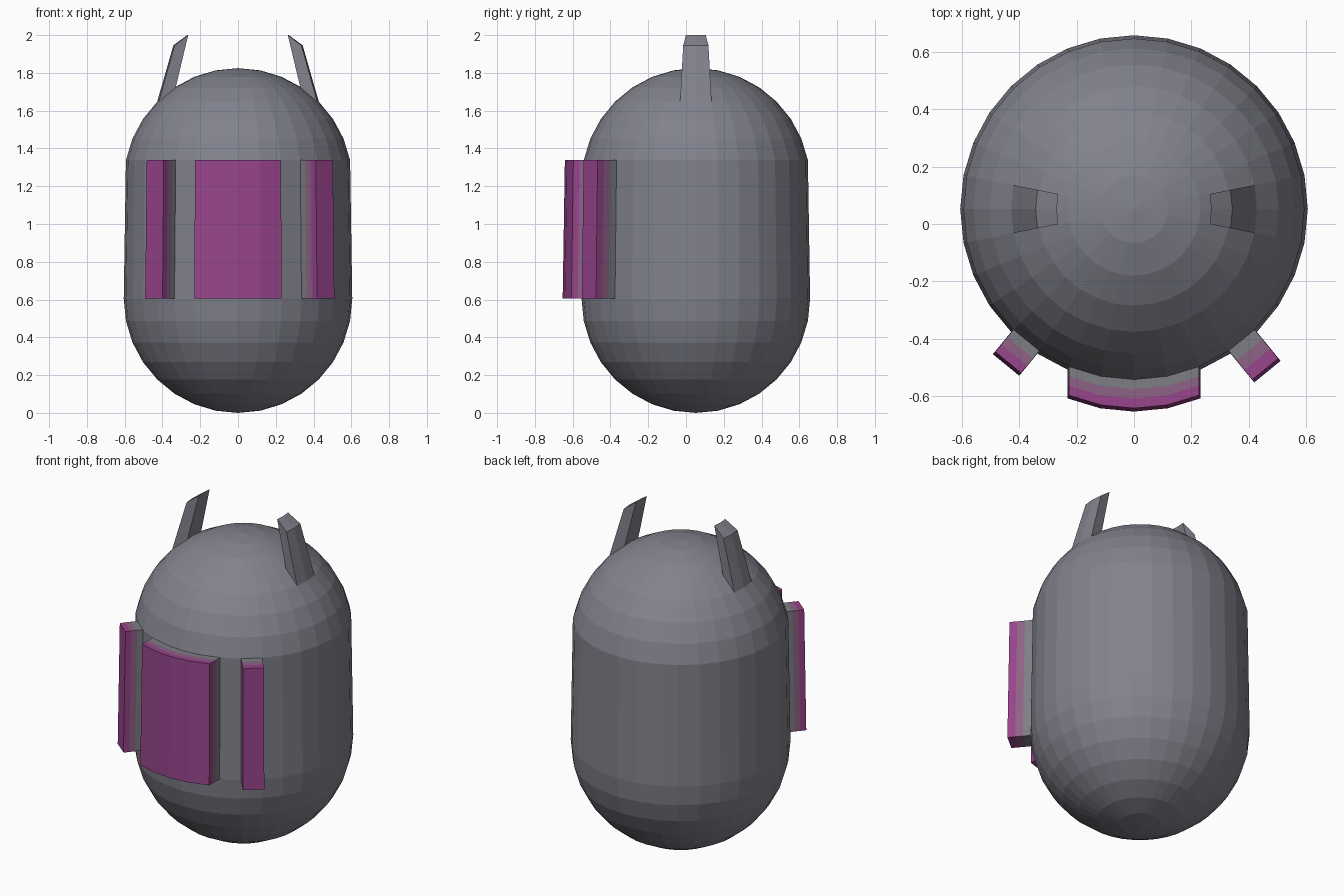
import bpy, bmesh, math
from mathutils import Vector

if "Cube" in bpy.data.objects:
    bpy.data.objects.remove(bpy.data.objects["Cube"])

R = 0.605          # body radius
LOW, HIGH = 0.605, 1.22   # centres of the bottom and top domes
BODY_Y = 0.052


def material(name, rgb):
    m = bpy.data.materials.new(name)
    m.diffuse_color = (*rgb, 1.0)
    m.use_nodes = True
    m.node_tree.nodes["Principled BSDF"].inputs["Base Color"].default_value = m.diffuse_color
    return m


materials = [
    material("body grey", (0.223, 0.223, 0.266)),
    material("panel grey", (0.205, 0.212, 0.230)),
    material("mauve", (0.270, 0.125, 0.240)),
    material("magenta", (0.310, 0.058, 0.260)),
]

bm = bmesh.new()


def pick(test):
    """Faces whose centre (heading from the front in degrees, height) passes."""
    out = []
    for f in bm.faces:
        c = f.calc_center_median()
        if test(math.degrees(math.atan2(c.x, -c.y)), c.z):
            out.append(f)
    return out


def extrude(faces, move, mat):
    """Extrude a face region, move its verts, colour the new faces."""
    before = set(bm.faces)
    geom = bmesh.ops.extrude_face_region(bm, geom=faces)["geom"]
    old = [f for f in faces if f.is_valid]
    if old:
        bmesh.ops.delete(bm, geom=old, context='FACES')
    for v in [g for g in geom if isinstance(g, bmesh.types.BMVert)]:
        v.co = move(v.co)
    caps = [g for g in geom if isinstance(g, bmesh.types.BMFace)]
    for f in bm.faces:
        if f not in before:
            f.material_index = mat
    return caps


# capsule body: sphere split at the equator, top half lifted
bmesh.ops.create_uvsphere(bm, u_segments=32, v_segments=16, radius=R)
for v in bm.verts:
    v.co.z += HIGH if v.co.z > 0.01 else LOW

# front and side panels, each raised in three coloured bands
for a0, a1, heading, depth in ((-22.5, 22.5, 0, 0.10),
                               (33.75, 45, 39.375, 0.13),
                               (-45, -33.75, -39.375, 0.10)):
    h = math.radians(heading)
    step = Vector((math.sin(h), -math.cos(h), 0)) * depth / 3
    faces = pick(lambda a, z: a0 < a < a1 and 0.7 < z < 1.2)
    for mat in (1, 2, 3):
        faces = extrude(faces, lambda co: co + step, mat)

# ears pulled up from the top dome on both sides
for side in (90, -90):
    faces = pick(lambda a, z: abs(a - side) < 11.25 and 1.66 < z < 1.71)
    extrude(faces, lambda co: Vector((co.x * 0.8, co.y * 0.8,
                                      2.0 + (co.z - 1.723) * 0.72)), 0)

bmesh.ops.translate(bm, verts=bm.verts, vec=(0, BODY_Y, 0))
bmesh.ops.recalc_face_normals(bm, faces=bm.faces)

mesh = bpy.data.meshes.new("capsule_body")
bm.to_mesh(mesh)
bm.free()
for m in materials:
    mesh.materials.append(m)
obj = bpy.data.objects.new("capsule_body", mesh)
bpy.context.collection.objects.link(obj)
